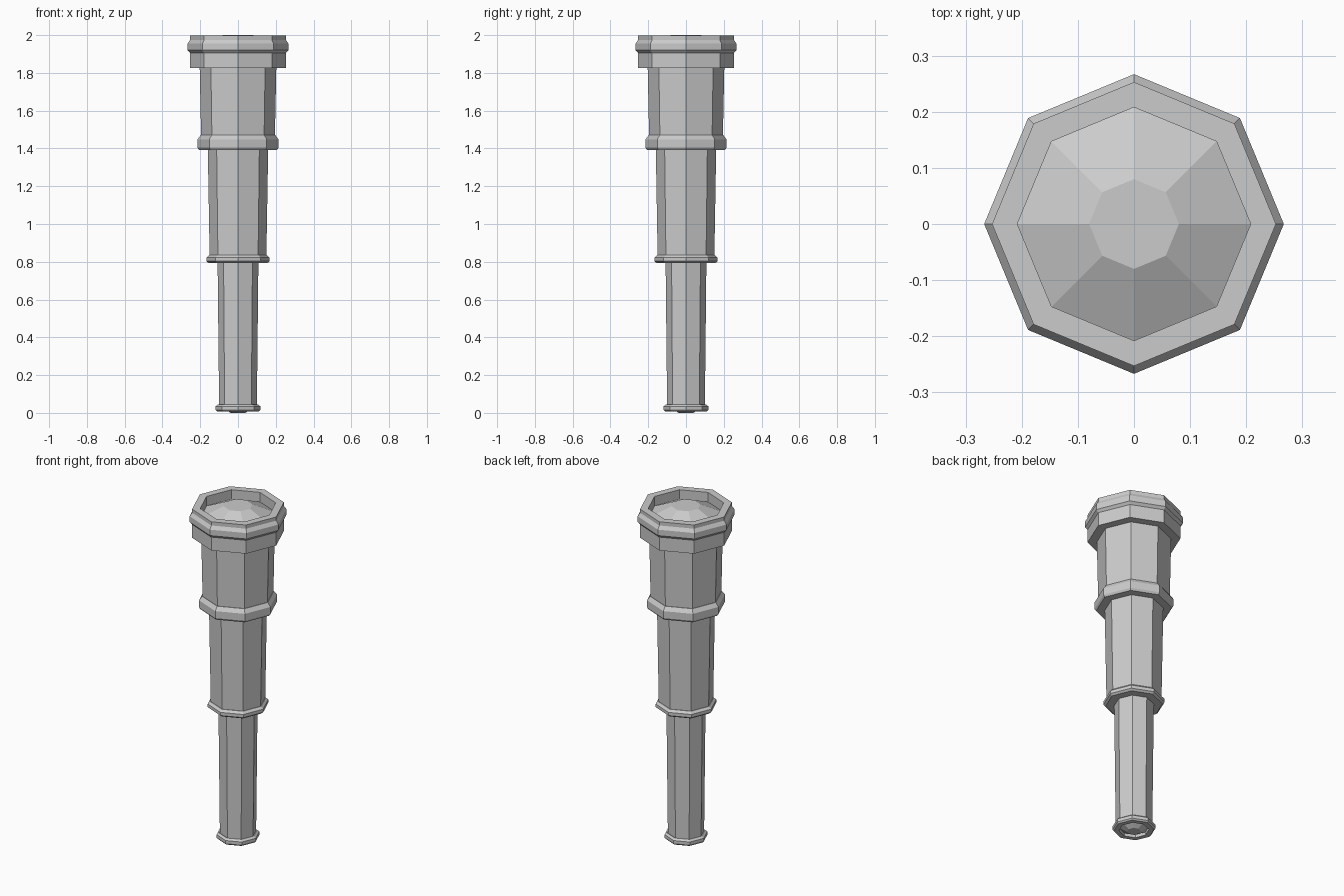
import bpy, bmesh, math

if "Cube" in bpy.data.objects:
    bpy.data.objects.remove(bpy.data.objects["Cube"])

SIDES = 8


def lathe(name, profile, closed=False):
    """Revolve (radius, z) points, listed bottom to top on the outside, into flat octagonal faces."""
    bm = bmesh.new()
    rings = []
    for r, z in profile:
        rings.append([bm.verts.new((r * math.cos(a), r * math.sin(a), z))
                      for a in (math.tau * i / SIDES for i in range(SIDES))])
    pairs = list(zip(rings, rings[1:]))
    if closed:
        pairs.append((rings[-1], rings[0]))
    for lo, hi in pairs:
        for i in range(SIDES):
            j = (i + 1) % SIDES
            bm.faces.new((lo[i], lo[j], hi[j], hi[i]))
    if not closed:
        bm.faces.new(rings[0][::-1])
        bm.faces.new(rings[-1])
    bmesh.ops.recalc_face_normals(bm, faces=bm.faces)
    mesh = bpy.data.meshes.new(name)
    bm.to_mesh(mesh)
    bm.free()
    obj = bpy.data.objects.new(name, mesh)
    bpy.context.collection.objects.link(obj)
    return obj


# Three telescoping tubes
lathe("small_tube", [(0.100, 0.04), (0.108, 0.80)])
lathe("middle_tube", [(0.150, 0.82), (0.160, 1.41)])
lathe("large_tube", [(0.195, 1.45), (0.203, 1.84)])

# Chamfered bands at the tube joints
lathe("lower_joint_band", [(0.155, 0.793), (0.167, 0.803), (0.167, 0.822), (0.153, 0.835)])
lathe("upper_joint_band", [(0.207, 1.393), (0.215, 1.405), (0.215, 1.447), (0.198, 1.47)])

# Eyepiece: recessed ring with a bulging lens
lathe("eyepiece_ring", [(0.078, 0.03), (0.082, 0.008), (0.110, 0.008), (0.118, 0.016),
                        (0.118, 0.035), (0.105, 0.045)], closed=True)
lathe("eyepiece_lens", [(0.038, 0.0), (0.080, 0.025), (0.080, 0.04)])

# Front housing: collar, chamfered band and recessed rim
lathe("lens_housing", [(0.195, 1.825), (0.253, 1.825), (0.253, 1.905), (0.267, 1.92),
                       (0.267, 1.955), (0.253, 1.975), (0.253, 1.997),
                       (0.208, 1.997), (0.208, 1.94), (0.195, 1.94)], closed=True)
lathe("front_lens", [(0.208, 1.93), (0.208, 1.94), (0.080, 2.0)])
